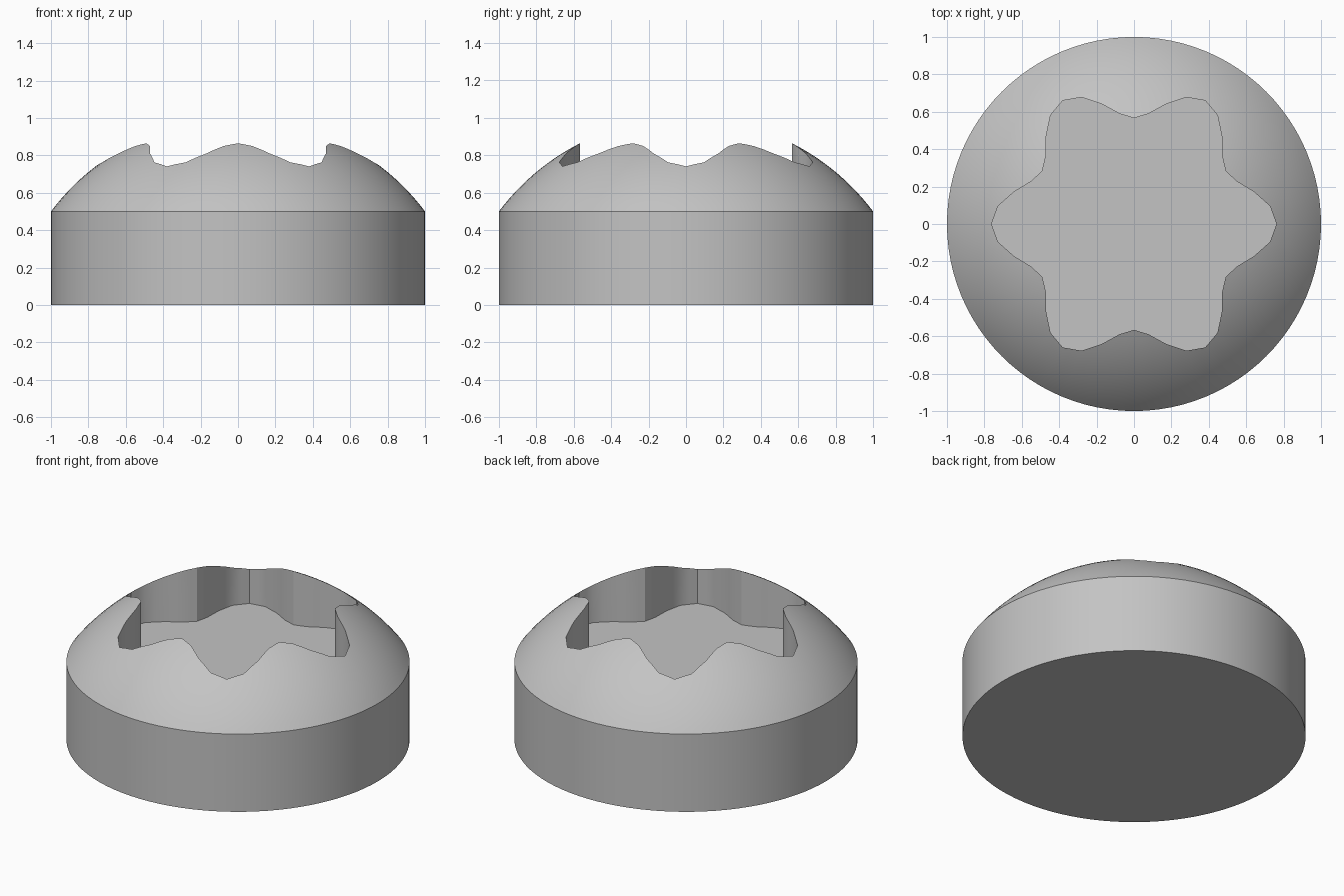
import bpy, bmesh, math
from mathutils import Vector

cube = bpy.data.objects.get("Cube")
if cube:
    bpy.data.objects.remove(cube, do_unlink=True)

COLUMNS = 96          # columns around the head
RINGS = 14            # rings across the dome
SPHERE_R, SPHERE_Z = 1.25, -0.25
FLOOR_Z = 0.52


def dome_height(p):
    return SPHERE_Z + math.sqrt(SPHERE_R ** 2 - p.length_squared)


def lobe_point(i):
    """Corner of the six-lobed recess outline, 48 corners in all."""
    a = math.tau * i / 48
    r = 0.664 + 0.098 * math.cos(6 * a)
    return Vector((r * math.cos(a), r * math.sin(a)))


# Recess outline with edge midpoints, and the outer circle
recess = [(lobe_point(i // 2) + lobe_point((i + 1) // 2)) / 2 for i in range(COLUMNS)]
circle = [Vector((math.cos(math.tau * i / COLUMNS), math.sin(math.tau * i / COLUMNS)))
          for i in range(COLUMNS)]

bm = bmesh.new()


def add_ring(points, height):
    return [bm.verts.new((p.x, p.y, height(p))) for p in points]


# Base edge, dome rings from the rim inward, then the recess floor
rings = [add_ring(circle, lambda p: 0)]
for k in range(RINGS + 1):
    row = [c.lerp(q, k / RINGS) for c, q in zip(circle, recess)]
    rings.append(add_ring(row, dome_height))
rings.append(add_ring(recess, lambda p: FLOOR_Z))

for low, high in zip(rings, rings[1:]):
    for i in range(COLUMNS):
        j = (i + 1) % COLUMNS
        bm.faces.new((low[i], low[j], high[j], high[i]))
bm.faces.new(list(reversed(rings[0])))   # underside
bm.faces.new(rings[-1])                  # recess floor

mesh = bpy.data.meshes.new("screw_head")
bm.to_mesh(mesh)
bm.free()
head = bpy.data.objects.new("screw_head", mesh)
bpy.context.collection.objects.link(head)

# Plain grey metal
grey = bpy.data.materials.new("light_grey")
grey.use_nodes = True
colour = (0.55, 0.55, 0.55, 1)
grey.diffuse_color = colour
grey.node_tree.nodes["Principled BSDF"].inputs["Base Color"].default_value = colour
mesh.materials.append(grey)

# Smooth shading, keeping the rim, recess and floor edges sharp
bpy.context.view_layer.objects.active = head
head.select_set(True)
bpy.ops.object.shade_smooth_by_angle(angle=math.radians(30))
